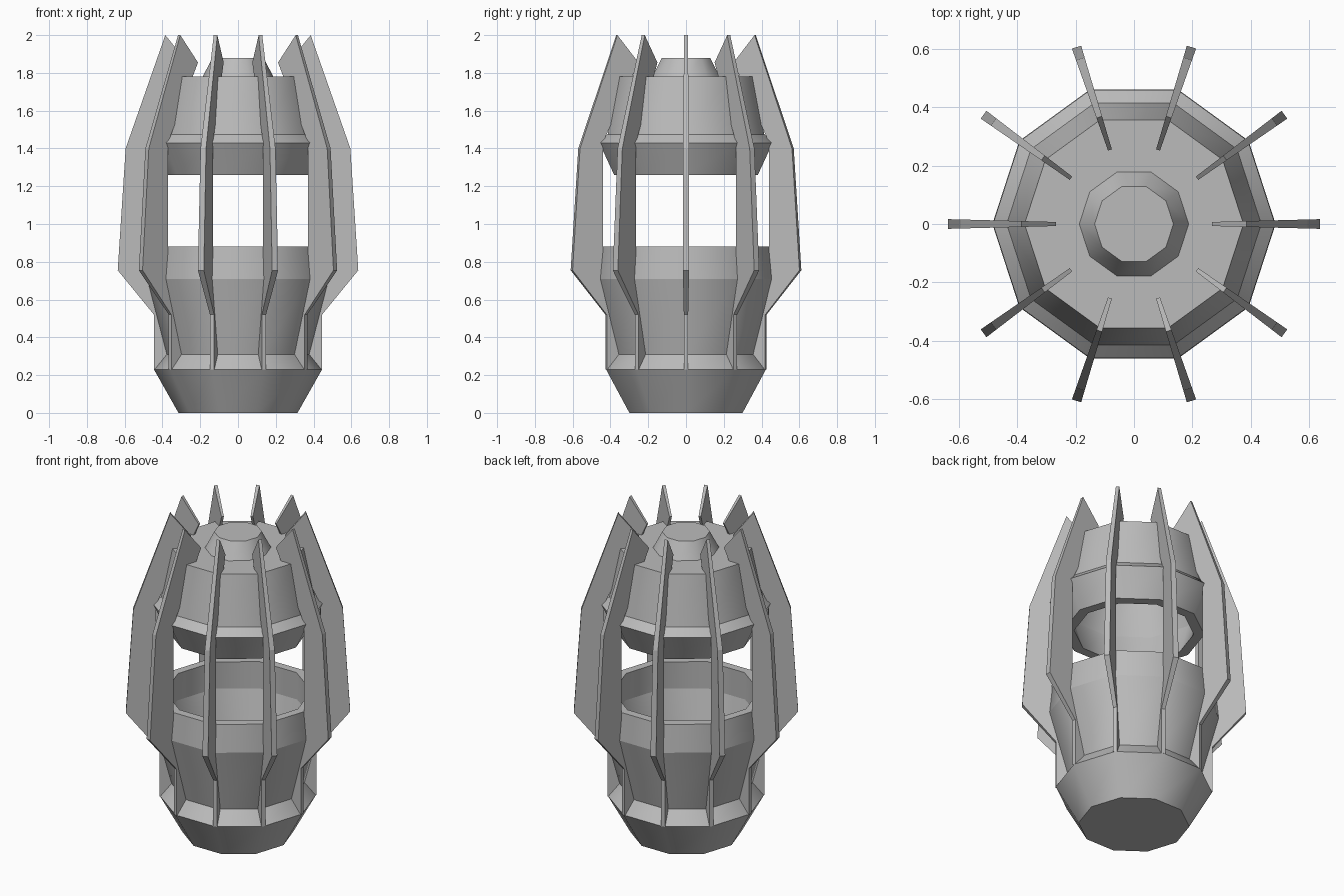
import bpy, bmesh, math

SIDES = 10
STEP = math.tau / SIDES

if "Cube" in bpy.data.objects:
    bpy.data.objects.remove(bpy.data.objects["Cube"], do_unlink=True)

# Single grey material
grey = bpy.data.materials.new("plain grey")
grey.use_nodes = True
colour = (0.5, 0.5, 0.5, 1)
grey.diffuse_color = colour
grey.node_tree.nodes["Principled BSDF"].inputs["Base Color"].default_value = colour


def finish(bm, name):
    bmesh.ops.recalc_face_normals(bm, faces=bm.faces)
    mesh = bpy.data.meshes.new(name)
    bm.to_mesh(mesh)
    bm.free()
    mesh.materials.append(grey)
    obj = bpy.data.objects.new(name, mesh)
    bpy.context.collection.objects.link(obj)
    return obj


def lathe(name, profile):
    """Ten-sided turned solid from (radius, z) points, capped at both ends."""
    bm = bmesh.new()
    rings = [[bm.verts.new((r * math.cos(i * STEP), r * math.sin(i * STEP), z))
              for i in range(SIDES)] for r, z in profile]
    for low, high in zip(rings, rings[1:]):
        for i in range(SIDES):
            j = (i + 1) % SIDES
            face = bm.faces.new((low[i], low[j], high[j], high[i]))
            face.smooth = True
    bm.faces.new(rings[0])
    bm.faces.new(rings[-1])
    # Round around the axis, crisp at every level
    for edge in bm.edges:
        a, b = edge.verts
        edge.smooth = any(a in ring and b not in ring for ring in rings)
    return finish(bm, name)


def fin(name, profile, angle, wedge=0.026):
    """Upright blade whose thickness grows with its radius."""
    bm = bmesh.new()
    sides = [[bm.verts.new((r * math.cos(angle + s), r * math.sin(angle + s), z))
              for r, z in profile] for s in (-wedge, wedge)]
    for side in sides:
        bm.faces.new(side)
    for i in range(len(profile)):
        j = (i + 1) % len(profile)
        bm.faces.new((sides[0][i], sides[0][j], sides[1][j], sides[1][i]))
    return finish(bm, name)


# Tapered foot with a sloping shoulder
lathe("base", [(0.315, 0), (0.445, 0.23), (0.38, 0.31)])

# Open cup above the foot
lathe("lower_cup", [(0.38, 0.31), (0.485, 0.71), (0.468, 0.88),
                    (0.415, 0.88), (0.42, 0.71), (0.33, 0.36)])

# Hollow hood with a flared lip, open underneath
lathe("upper_hood", [(0.33, 1.72), (0.40, 1.45), (0.34, 1.26), (0.40, 1.26),
                     (0.483, 1.43), (0.436, 1.475), (0.375, 1.78)])

# Small plug on the hood
lathe("top_cap", [(0.19, 1.775), (0.135, 1.88)])

# Ten blades around the body
blade = [(0.36, 0.23), (0.445, 0.23), (0.445, 0.52), (0.637, 0.755),
         (0.595, 1.40), (0.385, 2.0), (0.267, 1.855), (0.467, 1.43),
         (0.467, 0.78)]
for n in range(SIDES):
    fin(f"fin_{n + 1}", blade, n * STEP)
